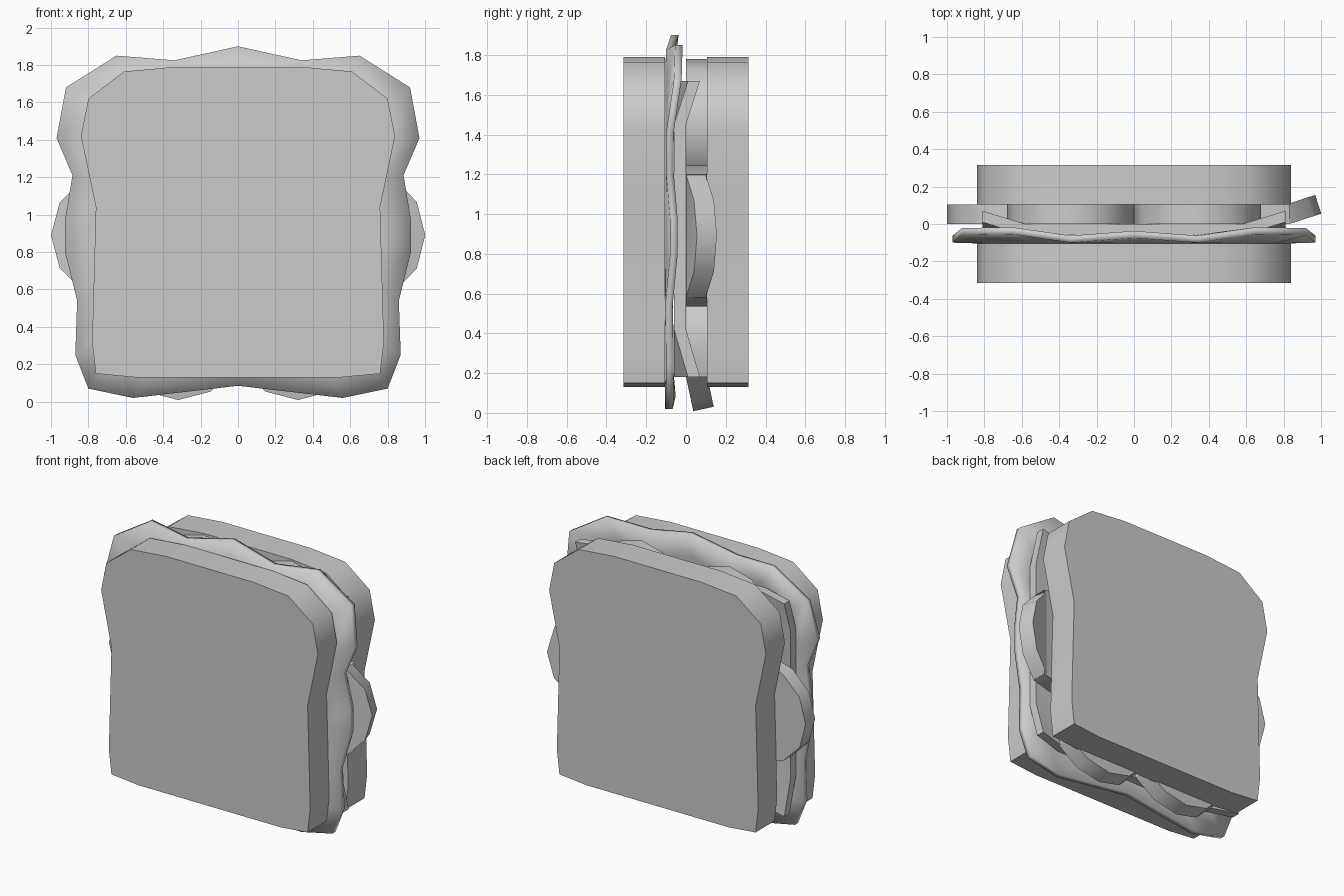
import bpy, bmesh, math
from mathutils import Matrix, Vector

if "Cube" in bpy.data.objects:
    bpy.data.objects.remove(bpy.data.objects["Cube"])


def finish(bm, name, angle):
    bmesh.ops.recalc_face_normals(bm, faces=bm.faces)
    me = bpy.data.meshes.new(name)
    bm.to_mesh(me)
    bm.free()
    me.shade_smooth()
    me.set_sharp_from_angle(angle=math.radians(angle))
    ob = bpy.data.objects.new(name, me)
    bpy.context.collection.objects.link(ob)
    return ob


def slab(name, pts, faces, thick, angle):
    """Thicken a sheet facing -y towards +y, closing its open border."""
    bm = bmesh.new()
    front = [bm.verts.new(p) for p in pts]
    back = [bm.verts.new((p[0], p[1] + thick, p[2])) for p in pts]
    directed = {(f[i], f[(i + 1) % len(f)]) for f in faces for i in range(len(f))}
    for f in faces:
        bm.faces.new([front[i] for i in f])
        bm.faces.new([back[i] for i in reversed(f)])
    for a, b in directed:
        if (b, a) not in directed:
            bm.faces.new((front[b], front[a], back[a], back[b]))
    return finish(bm, name, angle)


def mirrored(half):
    """Close a half outline that runs from the top to the bottom."""
    left = [(-p[0], *p[1:]) for p in reversed(half) if p[0] > 0]
    return half + left


# Bread slices
bread = mirrored([(0.34, 1.79), (0.61, 1.765), (0.80, 1.62), (0.84, 1.42),
                  (0.76, 1.04), (0.78, 0.32), (0.76, 0.15), (0.55, 0.13)])
for name, y in (("front_bread_slice", -0.315), ("back_bread_slice", 0.105)):
    slab(name, [(x, y, z) for x, z in bread], [list(range(len(bread)))], 0.21, 50)

# Lettuce leaf: flat middle with a wavy rim (x, z, y)
rim = mirrored([(0, 1.90, -0.075), (0.34, 1.825, -0.10), (0.65, 1.85, -0.055),
                (0.92, 1.68, -0.06), (0.97, 1.41, -0.10), (0.885, 1.21, -0.10),
                (0.925, 0.97, -0.08), (0.925, 0.80, -0.08), (0.86, 0.54, -0.105),
                (0.87, 0.25, -0.10), (0.80, 0.07, -0.10), (0.56, 0.02, -0.105),
                (0, 0.085, -0.09)])
n = len(rim)
leaf = [(x, y, z) for x, z, y in rim]
leaf += [(x * 0.82, -0.104, 0.96 + (z - 0.96) * 0.82) for x, z, y in rim]
quads = [[i, (i + 1) % n, n + (i + 1) % n, n + i] for i in range(n)]
slab("lettuce", leaf, quads + [list(range(n, 2 * n))], 0.038, 180)

# Cheese slice with corners curled backwards
xs, zs = (-0.81, -0.58, 0.58, 0.81), (0.18, 0.42, 1.45, 1.67)
cheese = [(x, 0.01 if abs(x) > 0.8 and z in (zs[0], zs[3]) else -0.06, z)
          for z in zs for x in xs]
cells = [[r * 4 + c, r * 4 + c + 1, r * 4 + c + 5, r * 4 + c + 4]
         for r in range(3) for c in range(3)]
slab("cheese", cheese, cells, 0.06, 30)


def tomato(name, cx, cz, r, bend=None):
    """Twelve-sided slice; bend = (direction, hinge distance, degrees)."""
    bm = bmesh.new()
    place = Matrix.Translation((cx, 0.0525, cz)) @ Matrix.Rotation(math.pi / 2, 4, 'X')
    bmesh.ops.create_cone(bm, cap_ends=True, segments=12, radius1=r, radius2=r,
                          depth=0.105, matrix=place)
    if bend:
        d, dist, deg = Vector(bend[0]), bend[1], math.radians(bend[2])
        hinge = Vector((cx, 0, cz)) + d * dist
        bmesh.ops.bisect_plane(bm, geom=bm.verts[:] + bm.edges[:] + bm.faces[:],
                               plane_co=hinge, plane_no=d)
        for v in bm.verts:
            s = (v.co - hinge).dot(d)
            if s > 0.001:
                y = v.co.y
                v.co += d * (s * math.cos(deg) - y * math.sin(deg) - s)
                v.co.y = y * math.cos(deg) + s * math.sin(deg)
    finish(bm, name, 40)


# Tomato slices
for side, s in (("left", -1), ("right", 1)):
    tomato("upper_tomato_" + side, s * 0.34, 1.44, 0.34)
    tomato("lower_tomato_" + side, s * 0.32, 0.355, 0.35, ((0, 0, -1), 0.174, 12))
tomato("side_tomato_left", -0.65, 0.89, 0.35)
tomato("side_tomato_right", 0.655, 0.89, 0.355, ((1, 0, 0), 0.176, 18))
